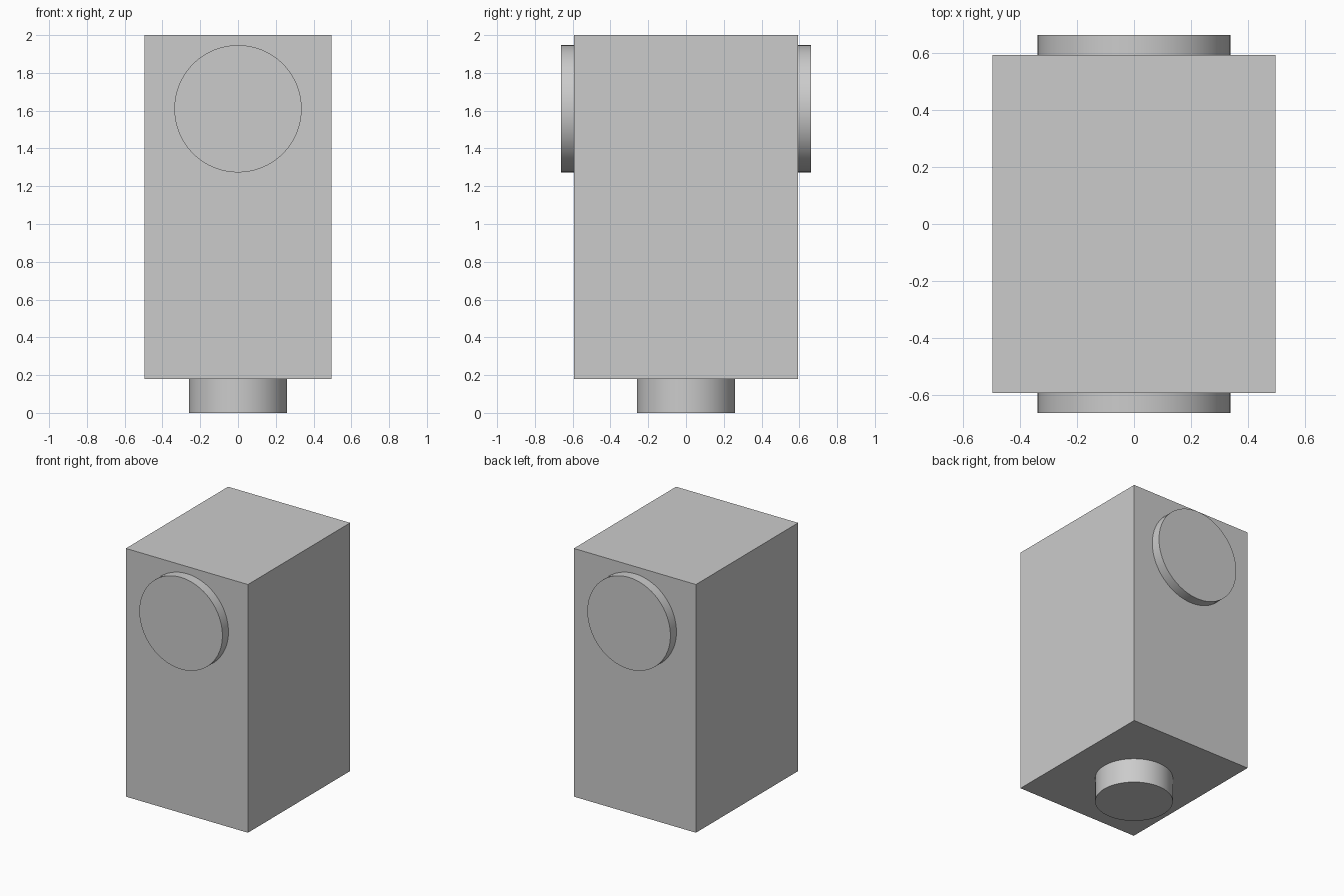
import bpy
import math

default = bpy.data.objects.get("Cube")
if default:
    bpy.data.objects.remove(default, do_unlink=True)

# Single light grey material
grey = bpy.data.materials.new("light_grey")
grey.use_nodes = True
colour = (0.6, 0.6, 0.6, 1)
grey.diffuse_color = colour
grey.node_tree.nodes["Principled BSDF"].inputs["Base Color"].default_value = colour


def finish(name):
    obj = bpy.context.object
    obj.name = name
    obj.data.materials.append(grey)
    return obj


def disc(name, radius, depth, location, tilt=0):
    bpy.ops.mesh.primitive_cylinder_add(vertices=64, radius=radius, depth=depth,
                                        location=location, rotation=(tilt, 0, 0))
    finish(name)
    bpy.ops.object.shade_smooth_by_angle(angle=math.radians(30))


# Rectangular body
bottom, top = 0.18, 2.0
half_width, half_depth = 0.495, 0.592
bpy.ops.mesh.primitive_cube_add(size=1, location=(0, 0, (bottom + top) / 2))
body = finish("body")
body.scale = (2 * half_width, 2 * half_depth, top - bottom)
bpy.ops.object.transform_apply(location=False, rotation=False, scale=True)

# Round bosses on the front and back faces
boss_depth = 0.07
for name, side in (("front_boss", -1), ("back_boss", 1)):
    disc(name, 0.337, boss_depth, (0, side * (half_depth + boss_depth / 2), 1.61),
         tilt=-side * math.pi / 2)

# Round foot under the body
disc("foot", 0.26, bottom, (0, 0, bottom / 2))
